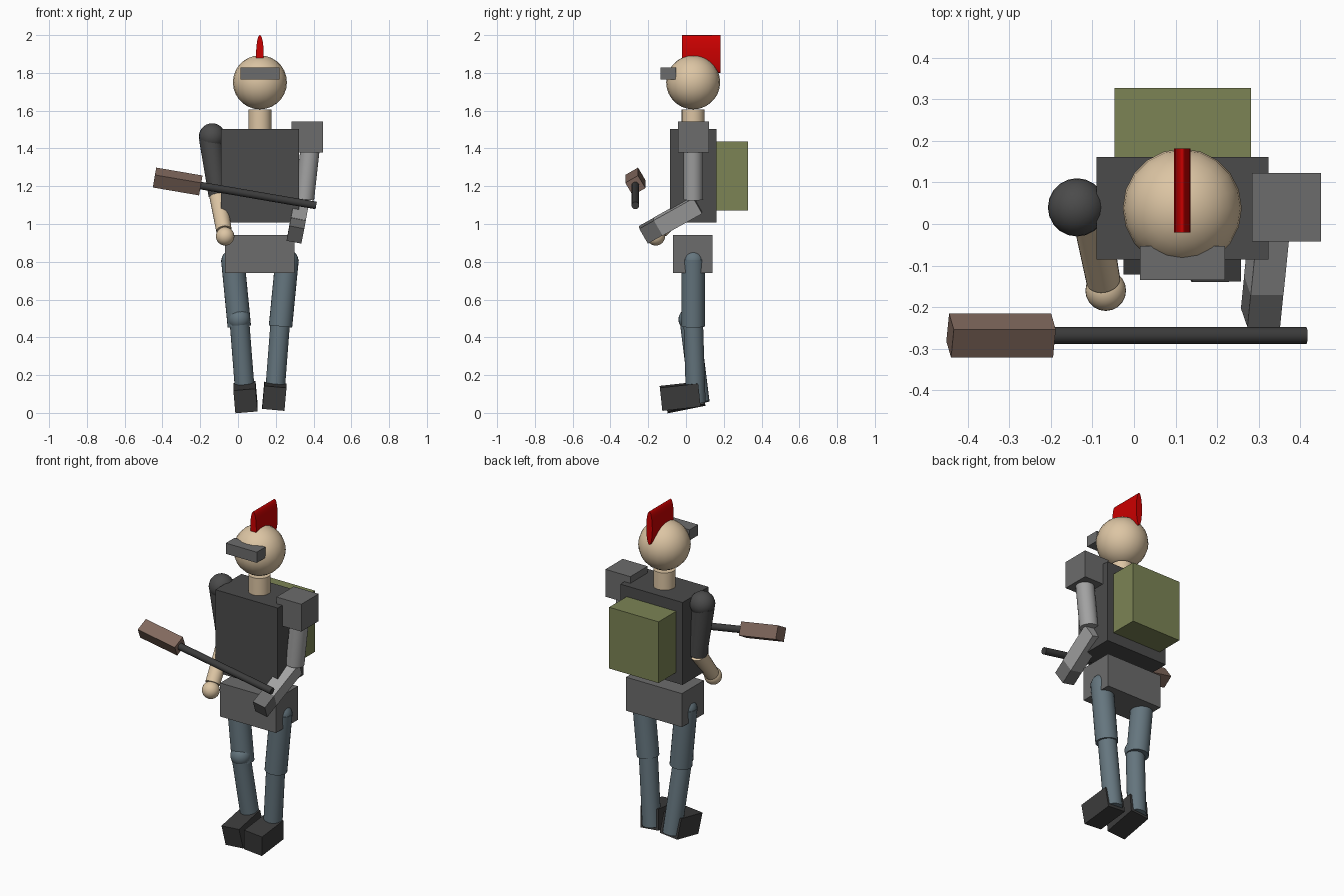
import bpy, math
from mathutils import Vector, Matrix

if "Cube" in bpy.data.objects:
    bpy.data.objects.remove(bpy.data.objects["Cube"])

CX, CY = 0.116, 0.038  # body centre line


def mat(name, r, g, b):
    m = bpy.data.materials.new(name)
    m.diffuse_color = (r, g, b, 1)
    m.use_nodes = True
    m.node_tree.nodes["Principled BSDF"].inputs["Base Color"].default_value = m.diffuse_color
    return m


SKIN = mat("skin", 0.72, 0.56, 0.37)
DARK = mat("dark_cloth", 0.07, 0.07, 0.07)
GREY = mat("mid_grey", 0.15, 0.15, 0.15)
METAL = mat("light_metal", 0.36, 0.36, 0.36)
BLUE = mat("denim", 0.13, 0.18, 0.21)
OLIVE = mat("olive", 0.2, 0.23, 0.09)
RED = mat("red", 0.6, 0.0, 0.0)
BROWN = mat("brown", 0.22, 0.14, 0.11)
BOOT = mat("boot", 0.045, 0.045, 0.045)


def finish(name, m, smooth=False):
    ob = bpy.context.object
    ob.name = name
    ob.data.materials.append(m)
    if smooth:
        bpy.ops.object.shade_smooth_by_angle(angle=math.radians(40))
    return ob


def box(name, m, lo, hi):
    lo, hi = Vector(lo), Vector(hi)
    bpy.ops.mesh.primitive_cube_add(size=1, location=(lo + hi) / 2)
    bpy.context.object.scale = hi - lo
    return finish(name, m)


def bar(name, m, a, b, up, width, height):
    """Box running from a to b, its top facing roughly up."""
    a, b = Vector(a), Vector(b)
    w = (b - a).normalized()
    side = Vector(up).cross(w).normalized()
    top = w.cross(side)
    bpy.ops.mesh.primitive_cube_add(size=1)
    ob = bpy.context.object
    rot = Matrix((side, top, w)).transposed().to_4x4()
    size = Matrix.Diagonal((width, height, (b - a).length, 1))
    ob.data.transform(rot @ size)
    ob.location = (a + b) / 2
    return finish(name, m)


def rod(name, m, a, b, r1, r2=None):
    """Round bar from a to b."""
    a, b = Vector(a), Vector(b)
    bpy.ops.mesh.primitive_cone_add(vertices=24, radius1=r1, radius2=r2 or r1,
                                    depth=(b - a).length, location=(a + b) / 2)
    bpy.context.object.rotation_euler = (b - a).to_track_quat('Z', 'Y').to_euler()
    return finish(name, m, True)


def ball(name, m, c, r):
    bpy.ops.mesh.primitive_uv_sphere_add(segments=20, ring_count=14, radius=r, location=c)
    return finish(name, m, True)


# Head, neck, visor and crest
ball("head", SKIN, (CX, CY, 1.75), 0.143)
rod("neck", SKIN, (CX, CY, 1.45), (CX, CY, 1.605), 0.061)
box("visor", GREY, (0.014, -0.135, 1.764), (0.219, -0.053, 1.828))
crest = rod("crest", RED, (CX, -0.021, 1.9), (CX, 0.182, 1.9), 0.1)
crest.rotation_euler = (math.pi / 2, 0, 0)
crest.scale = (0.2, 1, 1)

# Torso, pack and hips
box("torso", DARK, (-0.09, -0.085, 1.008), (0.323, 0.161, 1.502))
box("backpack", OLIVE, (-0.047, 0.161, 1.071), (0.281, 0.327, 1.438))
box("hips", GREY, (-0.07, -0.069, 0.741), (0.3, 0.139, 0.942))

# Flesh arm with round shoulder and hand
ball("right_shoulder", DARK, (-0.137, 0.04, 1.463), 0.07)
rod("right_sleeve", DARK, (-0.144, 0.04, 1.45), (-0.106, 0.038, 1.15), 0.062, 0.05)
rod("right_forearm", SKIN, (-0.108, 0.045, 1.16), (-0.074, -0.135, 0.963), 0.046, 0.041)
ball("right_hand", SKIN, (-0.068, -0.16, 0.935), 0.049)

# Metal arm with square shoulder, forearm and hand
box("left_shoulder", GREY, (0.284, -0.042, 1.378), (0.449, 0.122, 1.542))
rod("left_upper_arm", METAL, (0.385, CY, 1.43), (0.352, CY, 1.13), 0.051)
start, end, up = Vector((0.333, 0.062, 1.103)), Vector((0.304, -0.225, 0.943)), (0.015, -0.045, 0.075)
wrist = start.lerp(end, 0.73)
bar("left_forearm", METAL, start, wrist, up, 0.08, 0.095)
bar("left_hand", GREY, wrist, end, up, 0.08, 0.092)

# Weapon: long barrel with a rolled square block at its end
rod("barrel", BOOT, (-0.22, -0.268, 1.207), (0.414, -0.268, 1.098), 0.02)
roll = math.radians(30)
bar("weapon_block", BROWN, (-0.442, -0.268, 1.246), (-0.197, -0.268, 1.204),
    (0, -math.sin(roll), math.cos(roll)), 0.078, 0.078)

# Legs: s = -1 is the bent right leg, s = 1 the straighter left leg
for s, side, knee_y, ankle_y, foot_y, foot_z, pitch in (
        (-1, "right", 0.018, 0.073, -0.01, 0.083, 0.2),
        (1, "left", CY, 0.052, -0.031, 0.088, 0.11)):
    hip = Vector((CX + s * 0.144, CY, 0.815))
    knee = Vector((CX + s * 0.109, CY, 0.458))
    ball(side + "_hip_joint", BLUE, hip + Vector((0, 0, -0.01)), 0.06)
    rod(side + "_thigh", BLUE, hip, knee, 0.062)
    shin_top = Vector((knee.x, knee_y, 0.495))
    ball(side + "_knee", BLUE, shin_top, 0.058)
    rod(side + "_shin", BLUE, shin_top, (CX + s * 0.075, ankle_y, 0.055), 0.052)
    c = Vector((CX + s * 0.0765, foot_y, foot_z))
    d = Vector((0, -1, -pitch)).normalized() * 0.102
    bar(side + "_boot", BOOT, c - d, c + d, (s * 0.09, -pitch, 1), 0.118, 0.123)
